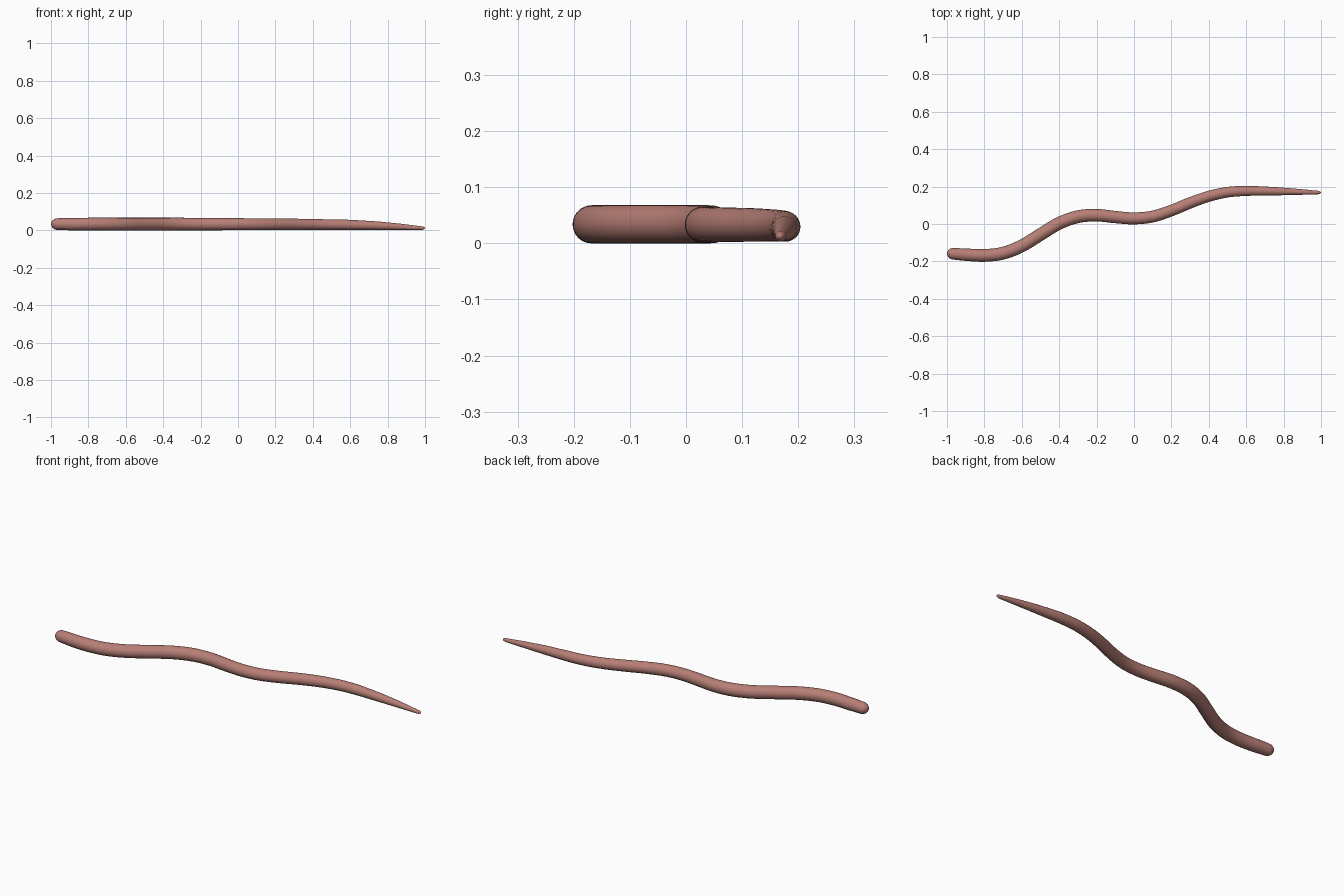
import bpy, bmesh, math
from mathutils import Vector

if "Cube" in bpy.data.objects:
    bpy.data.objects.remove(bpy.data.objects["Cube"])

# Centre line: y every 0.1 along x from -1 to 1
PATH = [-0.157, -0.164, -0.168, -0.156, -0.117, -0.056, 0.004, 0.039, 0.047, 0.037, 0.030,
        0.040, 0.072, 0.113, 0.148, 0.170, 0.177, 0.176, 0.174, 0.171, 0.168]
# Body radius (x, r) between the rounded ends
RADII = [(-1, 0.030), (-0.9, 0.033), (-0.8, 0.034), (-0.3, 0.034), (0.0, 0.032), (0.3, 0.030),
         (0.6, 0.027), (0.75, 0.0225), (0.87, 0.0165), (0.95, 0.0115), (1, 0.0085)]
SIDES = 32


def path_y(x):
    """Smooth curve through PATH."""
    t = min(max((x + 1) / 0.1, 0), 19.9999)
    i = int(t)
    f = t - i
    p = lambda k: PATH[min(max(k, 0), 20)]
    a, b, c, d = p(i - 1), p(i), p(i + 1), p(i + 2)
    return b + 0.5 * f * (c - a + f * (2 * a - 5 * b + 4 * c - d + f * (3 * (b - c) + d - a)))


def radius(x):
    for (x0, r0), (x1, r1) in zip(RADII, RADII[1:]):
        if x <= x1:
            r = r0 + (r1 - r0) * (x - x0) / (x1 - x0)
            break
    # elliptical rounding at head and tail
    for dist, length in ((x + 1, 0.035), (1 - x, 0.02)):
        if dist < length:
            r *= math.sqrt(max(0, 1 - (1 - dist / length) ** 2))
    return r


# Stations are denser at the rounded ends
head = [-1 + 0.035 * (1 - math.cos(math.pi / 2 * k / 8)) for k in range(1, 9)]
tail = [1 - 0.02 * (1 - math.cos(math.pi / 2 * k / 6)) for k in range(6, 0, -1)]
n = 110
middle = [head[-1] + (tail[0] - head[-1]) * k / n for k in range(1, n)]

# Worm body: swept circle with pole vertices
bm = bmesh.new()
rings = []
for x in head + middle + tail:
    slope = (path_y(min(x + 0.01, 1)) - path_y(max(x - 0.01, -1))) / 0.02
    side = Vector((-slope, 1, 0)).normalized()
    r = radius(x)
    lift = 0.034 if x < -0.9 else radius(min(x, 0.98)) + 0.003 * min(max((x + 0.3) / 0.6, 0), 1)
    centre = Vector((x, path_y(x), lift))
    rings.append([bm.verts.new(centre + side * r * math.cos(a) + Vector((0, 0, r * math.sin(a))))
                  for a in (2 * math.pi * k / SIDES for k in range(SIDES))])
for a, b in zip(rings, rings[1:]):
    for k in range(SIDES):
        j = (k + 1) % SIDES
        bm.faces.new((a[k], a[j], b[j], b[k]))
for ring, x, z in ((rings[0], -1, 0.034), (rings[-1], 1, 0.0135)):
    pole = bm.verts.new((x, path_y(x), z))
    for k in range(SIDES):
        bm.faces.new((ring[k], ring[(k + 1) % SIDES], pole))
bmesh.ops.recalc_face_normals(bm, faces=bm.faces)
for f in bm.faces:
    f.smooth = True
mesh = bpy.data.meshes.new("worm_body")
bm.to_mesh(mesh)
bm.free()

skin = bpy.data.materials.new("dusty pink skin")
skin.diffuse_color = (0.47, 0.21, 0.18, 1)
skin.use_nodes = True
skin.node_tree.nodes["Principled BSDF"].inputs["Base Color"].default_value = skin.diffuse_color
mesh.materials.append(skin)
bpy.context.collection.objects.link(bpy.data.objects.new("worm_body", mesh))
